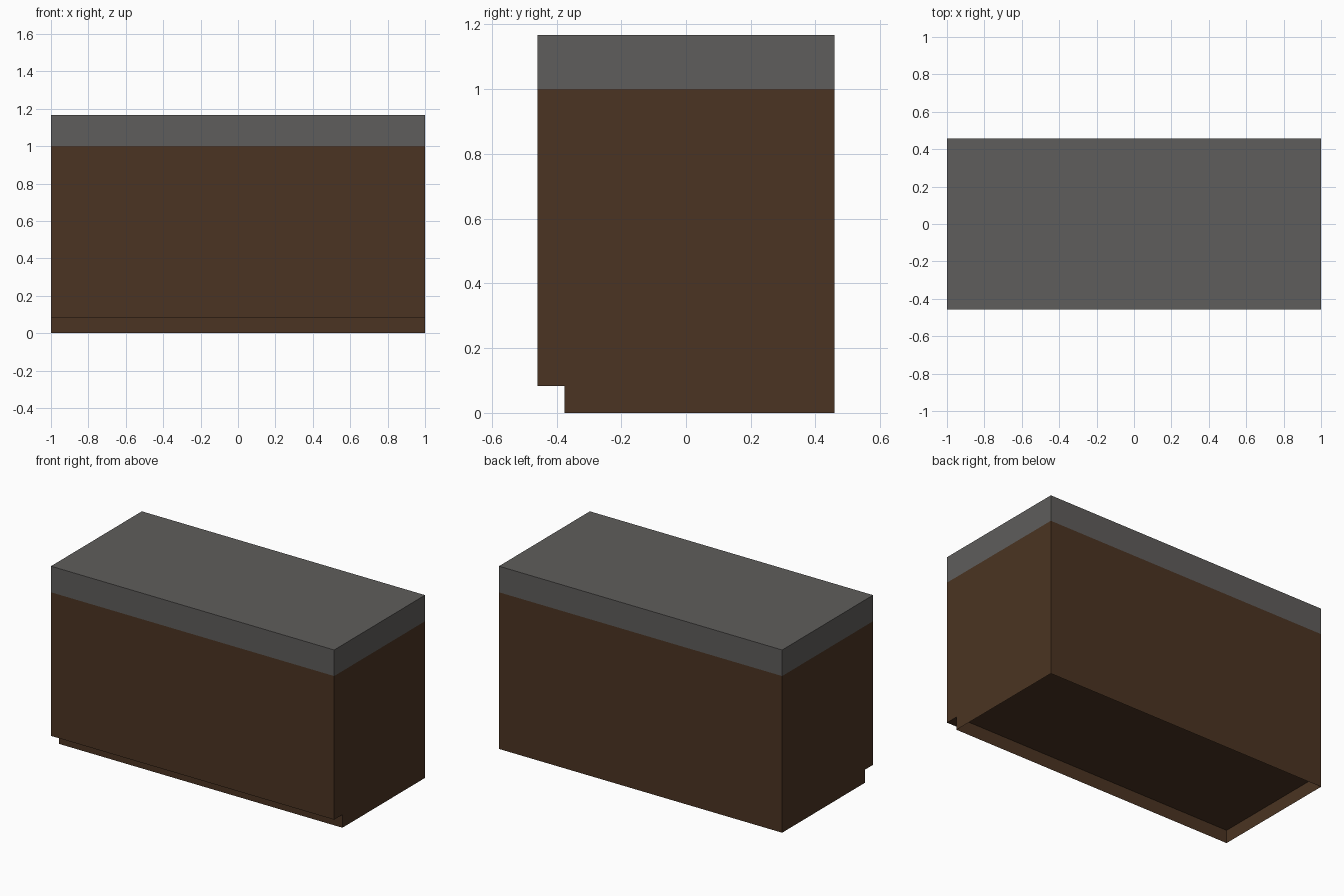
import bpy, bmesh

if "Cube" in bpy.data.objects:
    bpy.data.objects.remove(bpy.data.objects["Cube"])

X, Y = 1.0, 0.4583             # half width, half depth
KICK_Y, KICK_Z = -0.375, 0.0833
TOP_Z, SPLIT_Z = 1.1667, 1.0


def material(name, rgb):
    m = bpy.data.materials.new(name)
    m.diffuse_color = (*rgb, 1)
    m.use_nodes = True
    m.node_tree.nodes["Principled BSDF"].inputs["Base Color"].default_value = m.diffuse_color
    return m


wood = material("dark brown wood", (0.070, 0.034, 0.016))
stone = material("grey worktop", (0.114, 0.110, 0.106))


def finish(name, bm, mats):
    mesh = bpy.data.meshes.new(name)
    bm.to_mesh(mesh)
    bm.free()
    for m in mats:
        mesh.materials.append(m)
    obj = bpy.data.objects.new(name, mesh)
    bpy.context.collection.objects.link(obj)


def box(bm, y0, y1, z0, z1):
    bmesh.ops.create_cube(bm, size=1)
    for v in bm.verts:
        v.co = (v.co.x * 2 * X,
                y0 if v.co.y < 0 else y1,
                z0 if v.co.z < 0 else z1)


# cabinet body, cut where the worktop colour begins
bm = bmesh.new()
box(bm, -Y, Y, KICK_Z, TOP_Z)
bmesh.ops.bisect_plane(bm, geom=bm.verts[:] + bm.edges[:] + bm.faces[:],
                       plane_co=(0, 0, SPLIT_Z), plane_no=(0, 0, 1))
for f in bm.faces:
    f.material_index = int(f.calc_center_median().z > SPLIT_Z)
finish("cabinet_body", bm, [wood, stone])

# recessed toe kick: thin skirt, open underneath and against the body
bm = bmesh.new()
box(bm, KICK_Y, Y, 0, KICK_Z)
bm.normal_update()
bmesh.ops.delete(bm, geom=[f for f in bm.faces if abs(f.normal.z) > 0.5],
                 context='FACES_ONLY')
finish("toe_kick", bm, [wood])
